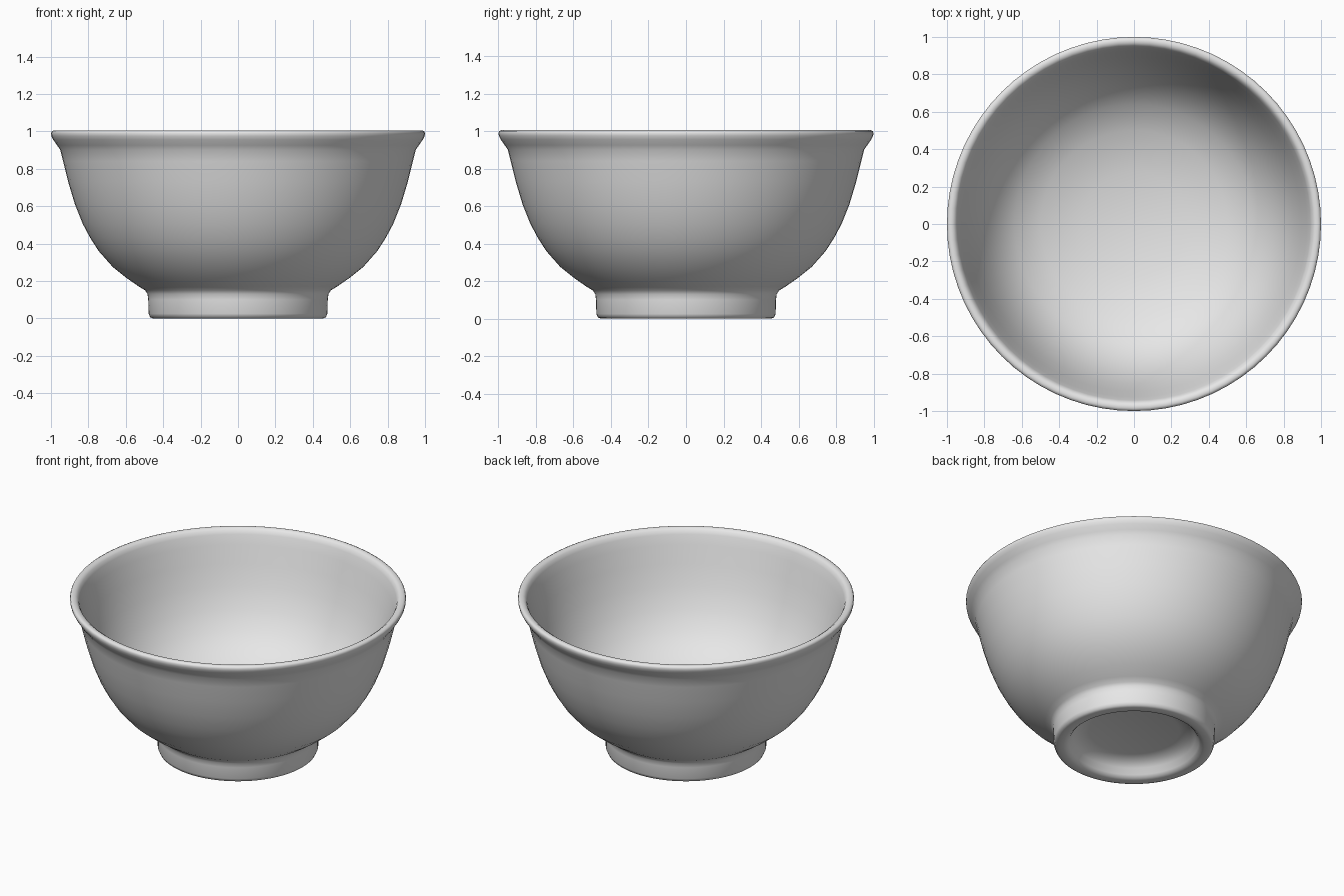
import bpy
import bmesh
import math

cube = bpy.data.objects.get("Cube")
if cube:
    bpy.data.objects.remove(cube, do_unlink=True)

# Single glaze colour
glaze = bpy.data.materials.new("grey_glaze")
glaze.use_nodes = True
colour = (0.8, 0.8, 0.8, 1.0)
glaze.diffuse_color = colour
glaze.node_tree.nodes["Principled BSDF"].inputs["Base Color"].default_value = colour


def lathe(name, profile, segments):
    """Spin an (r, z) profile about z; end points on the axis become poles."""
    bm = bmesh.new()
    verts = [bm.verts.new((r, 0, z)) for r, z in profile]
    edges = [bm.edges.new(pair) for pair in zip(verts, verts[1:])]
    bmesh.ops.spin(bm, geom=verts + edges, cent=(0, 0, 0), axis=(0, 0, 1),
                   angle=math.tau, steps=segments, use_merge=False)
    bmesh.ops.remove_doubles(bm, verts=bm.verts, dist=0.0005)
    bmesh.ops.recalc_face_normals(bm, faces=bm.faces)
    mesh = bpy.data.meshes.new(name)
    bm.to_mesh(mesh)
    bm.free()
    mesh.materials.append(glaze)
    obj = bpy.data.objects.new(name, mesh)
    bpy.context.collection.objects.link(obj)
    return obj


# Recessed underside and foot ring
foot = [(0, 0.10), (0.27, 0.10), (0.33, 0.085), (0.365, 0.055),
        (0.385, 0.02), (0.40, 0.005), (0.42, 0.0), (0.455, 0.0),
        (0.47, 0.006), (0.478, 0.025), (0.48, 0.10), (0.484, 0.13)]
# Outer wall, flaring towards the lip
outer_wall = [(0.497, 0.15), (0.53, 0.17), (0.595, 0.215), (0.67, 0.275),
              (0.745, 0.36), (0.79, 0.43), (0.83, 0.505), (0.872, 0.61),
              (0.908, 0.73), (0.935, 0.84), (0.95, 0.90)]
# Rounded lip
lip = [(0.967, 0.925), (0.988, 0.955), (0.998, 0.975), (1.0, 0.99),
       (0.996, 1.0), (0.985, 1.005), (0.968, 1.004), (0.953, 0.993),
       (0.943, 0.97)]
# Inner wall down to the floor of the bowl
inner_wall = [(0.925, 0.91), (0.895, 0.80), (0.855, 0.67), (0.80, 0.54),
              (0.73, 0.43), (0.64, 0.34), (0.50, 0.265), (0.28, 0.21),
              (0, 0.19)]

bowl = lathe("bowl", foot + outer_wall + lip + inner_wall, 72)

# Smooth glaze shading
bpy.ops.object.select_all(action="DESELECT")
bowl.select_set(True)
bpy.context.view_layer.objects.active = bowl
bpy.ops.object.shade_smooth_by_angle(angle=math.radians(50))
